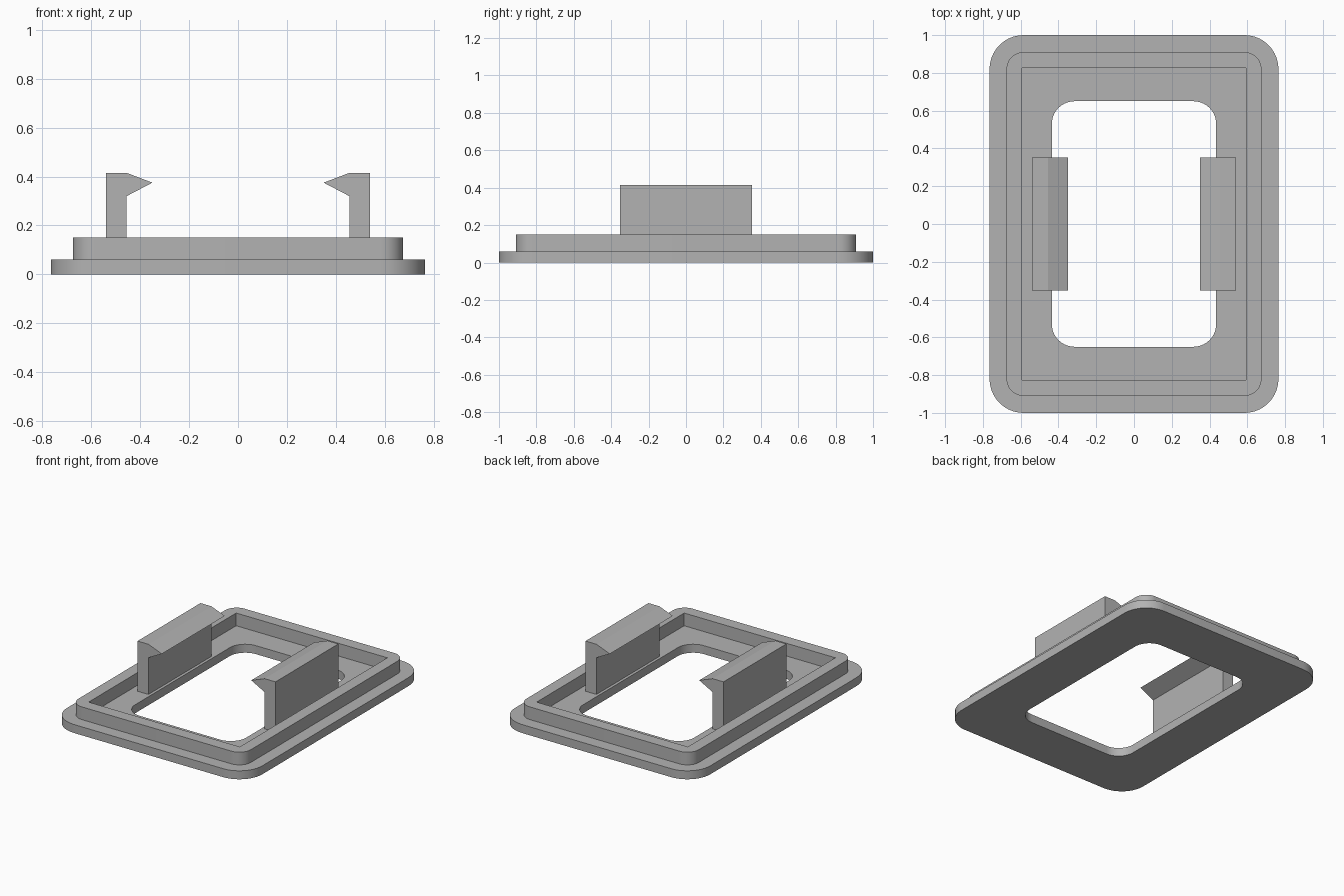
import bpy, bmesh, math

if "Cube" in bpy.data.objects:
    bpy.data.objects.remove(bpy.data.objects["Cube"], do_unlink=True)

grey = bpy.data.materials.new("plain grey")
grey.use_nodes = True
colour = (0.45, 0.45, 0.45, 1)
grey.diffuse_color = colour
grey.node_tree.nodes["Principled BSDF"].inputs["Base Color"].default_value = colour

CORNER_STEPS = 10


def rounded_rect(hx, hy, r):
    """Outline with the same point count for any radius, so rings can be bridged."""
    pts = []
    for i, (sx, sy) in enumerate([(1, 1), (-1, 1), (-1, -1), (1, -1)]):
        for k in range(CORNER_STEPS + 1):
            a = math.pi / 2 * (i + k / CORNER_STEPS)
            pts.append((sx * (hx - r) + r * math.cos(a), sy * (hy - r) + r * math.sin(a)))
    return pts


def finish(name, bm):
    bmesh.ops.remove_doubles(bm, verts=bm.verts, dist=1e-5)
    bmesh.ops.recalc_face_normals(bm, faces=bm.faces)
    mesh = bpy.data.meshes.new(name)
    bm.to_mesh(mesh)
    bm.free()
    mesh.materials.append(grey)
    obj = bpy.data.objects.new(name, mesh)
    bpy.context.collection.objects.link(obj)
    bpy.ops.object.select_all(action="DESELECT")
    obj.select_set(True)
    bpy.context.view_layer.objects.active = obj
    bpy.ops.object.shade_smooth_by_angle(angle=math.radians(30))
    return obj


# Stepped frame: plate, raised rim and recessed floor as one closed loop of rings
plate = (0.765, 1.0, 0.18)
rim_outer = (0.675, 0.91, 0.09)
rim_inner = (0.592, 0.825, 0)
opening = (0.435, 0.65, 0.12)
FLOOR, RIM = 0.06, 0.15
section = [(plate, 0), (plate, FLOOR), (rim_outer, FLOOR), (rim_outer, RIM),
           (rim_inner, RIM), (rim_inner, FLOOR), (opening, FLOOR), (opening, 0)]

bm = bmesh.new()
rings = [[bm.verts.new((x, y, z)) for x, y in rounded_rect(*shape)] for shape, z in section]
for i, ring in enumerate(rings):
    other = rings[(i + 1) % len(rings)]
    for j in range(len(ring)):
        k = (j + 1) % len(ring)
        bm.faces.new((ring[j], ring[k], other[k], other[j]))
finish("stepped_frame", bm)

# Snap hooks: a barbed profile extruded along y, one on each side
hook_profile = [(0.54, FLOOR), (0.54, 0.415), (0.455, 0.415),
                (0.35, 0.375), (0.455, 0.32), (0.455, FLOOR)]
for name, side in (("left_snap_hook", 1), ("right_snap_hook", -1)):
    bm = bmesh.new()
    face = bm.faces.new([bm.verts.new((side * x, -0.352, z)) for x, z in hook_profile])
    result = bmesh.ops.extrude_face_region(bm, geom=[face])
    moved = [v for v in result["geom"] if isinstance(v, bmesh.types.BMVert)]
    bmesh.ops.translate(bm, verts=moved, vec=(0, 0.704, 0))
    hook = finish(name, bm)
    hook.data.shade_flat()
